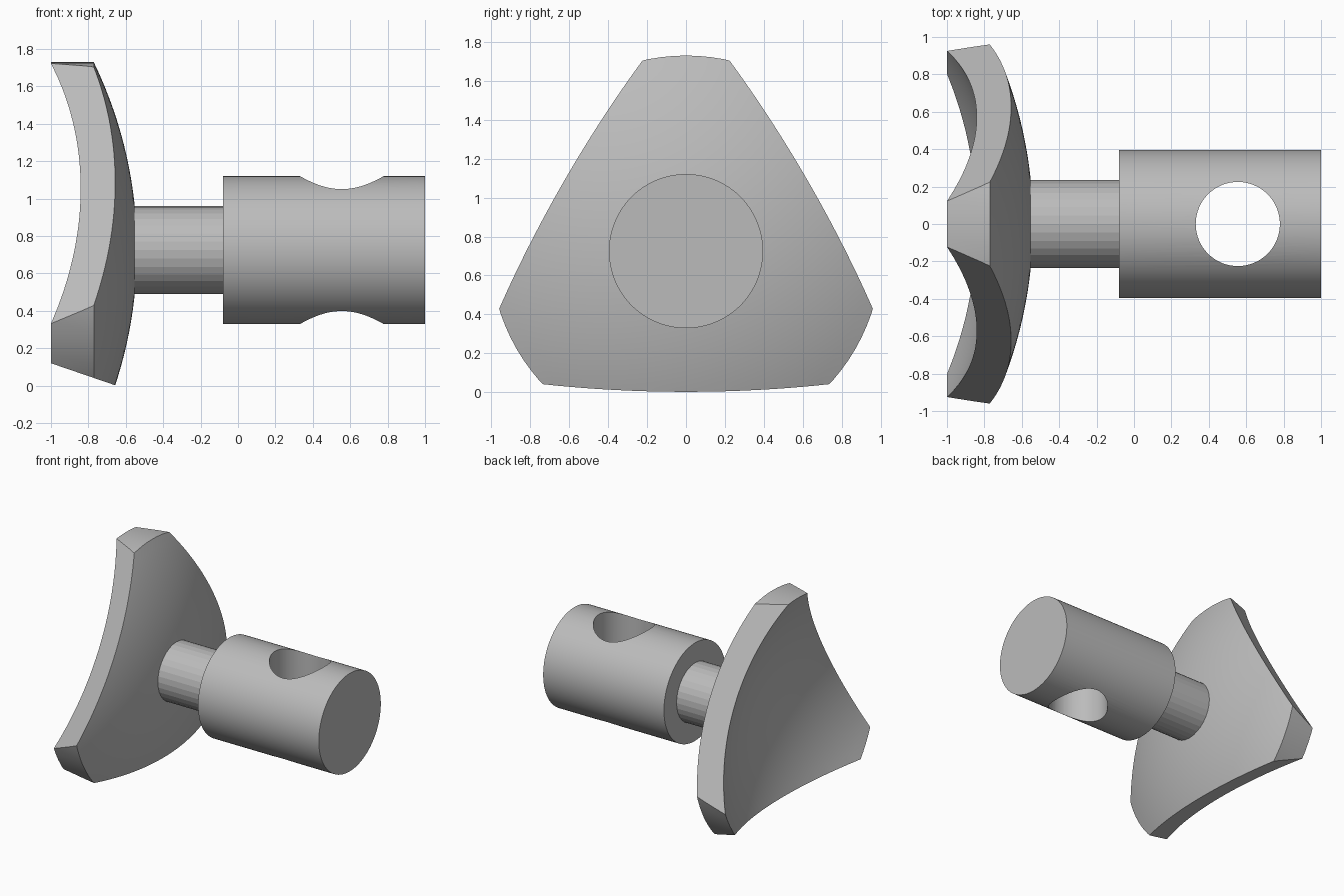
import bpy, bmesh
from math import sqrt, sin, cos, pi, radians
from mathutils import Vector, Matrix

if "Cube" in bpy.data.objects:
    bpy.data.objects.remove(bpy.data.objects["Cube"])

AXIS_Z = 0.725      # height of the shared axis, which runs along x
RIM = 1.005         # radius of the head before trimming

grey = bpy.data.materials.new("plain grey")
grey.use_nodes = True
grey.diffuse_color = (0.5, 0.5, 0.5, 1)
grey.node_tree.nodes["Principled BSDF"].inputs["Base Color"].default_value = (0.5, 0.5, 0.5, 1)


def make_object(name, bm):
    bmesh.ops.recalc_face_normals(bm, faces=bm.faces)
    mesh = bpy.data.meshes.new(name)
    bm.to_mesh(mesh)
    bm.free()
    mesh.materials.append(grey)
    obj = bpy.data.objects.new(name, mesh)
    bpy.context.collection.objects.link(obj)
    return obj


def activate(obj):
    bpy.ops.object.select_all(action='DESELECT')
    obj.select_set(True)
    bpy.context.view_layer.objects.active = obj


def rod(name, radius, start, end, sides):
    """Closed cylinder along x on the shared axis."""
    bm = bmesh.new()
    place = Matrix.Translation(((start + end) / 2, 0, AXIS_Z)) @ Matrix.Rotation(pi / 2, 4, 'Y')
    bmesh.ops.create_cone(bm, cap_ends=True, segments=sides, radius1=radius,
                          radius2=radius, depth=end - start, matrix=place)
    return make_object(name, bm)


def dome(apex, curvature, r):
    """x of a spherical surface at distance r from the axis."""
    return apex - curvature + sqrt(curvature ** 2 - r ** 2)


# Head: a curved dish, spun around the axis
bm = bmesh.new()
steps = 16
radii = [RIM * i / steps for i in range(steps + 1)]
profile = [(dome(-0.54, 2.3, r), r) for r in radii]
profile += [(dome(-0.729, 2.0, r), r) for r in reversed(radii)]
verts = [bm.verts.new((x, 0, AXIS_Z + r)) for x, r in profile]
edges = [bm.edges.new(pair) for pair in zip(verts, verts[1:])]
bmesh.ops.spin(bm, geom=verts + edges, cent=(0, 0, AXIS_Z), axis=(1, 0, 0),
               angle=2 * pi, steps=96, use_merge=True)
bmesh.ops.remove_doubles(bm, verts=bm.verts, dist=0.0001)

# Three slanted flat sides trim the dish to a blunt triangle
for turn in (180, 60, -60):
    a = radians(turn)
    outward = Vector((0, sin(a), cos(a)))
    bmesh.ops.bisect_plane(
        bm, geom=bm.verts[:] + bm.edges[:] + bm.faces[:], dist=0.00001,
        plane_co=Vector((-0.65, 0, AXIS_Z)) + outward * 0.725,
        plane_no=(outward - Vector((0.343, 0, 0))).normalized(), clear_outer=True)
    rim_edges = [e for e in bm.edges if e.is_boundary]
    bmesh.ops.holes_fill(bm, edges=rim_edges, sides=0)
head = make_object("head", bm)
activate(head)
bpy.ops.object.shade_smooth_by_angle(angle=radians(25))

# Neck: faceted rod from the head to the barrel
rod("neck", 0.235, -0.62, -0.07, 32)

# Barrel with a vertical through hole
barrel = rod("barrel", 0.396, -0.08, 1.0, 96)
bm = bmesh.new()
bmesh.ops.create_cone(bm, cap_ends=True, segments=64, radius1=0.225, radius2=0.225,
                      depth=1.2, matrix=Matrix.Translation((0.555, 0, AXIS_Z)))
cutter = make_object("hole_cutter", bm)
cutter.hide_render = True
activate(barrel)
hole = barrel.modifiers.new("hole", 'BOOLEAN')
hole.operation = 'DIFFERENCE'
hole.solver = 'EXACT'
hole.object = cutter
bpy.ops.object.modifier_apply(modifier=hole.name)
bpy.data.objects.remove(cutter)
bpy.ops.object.shade_smooth_by_angle(angle=radians(30))
